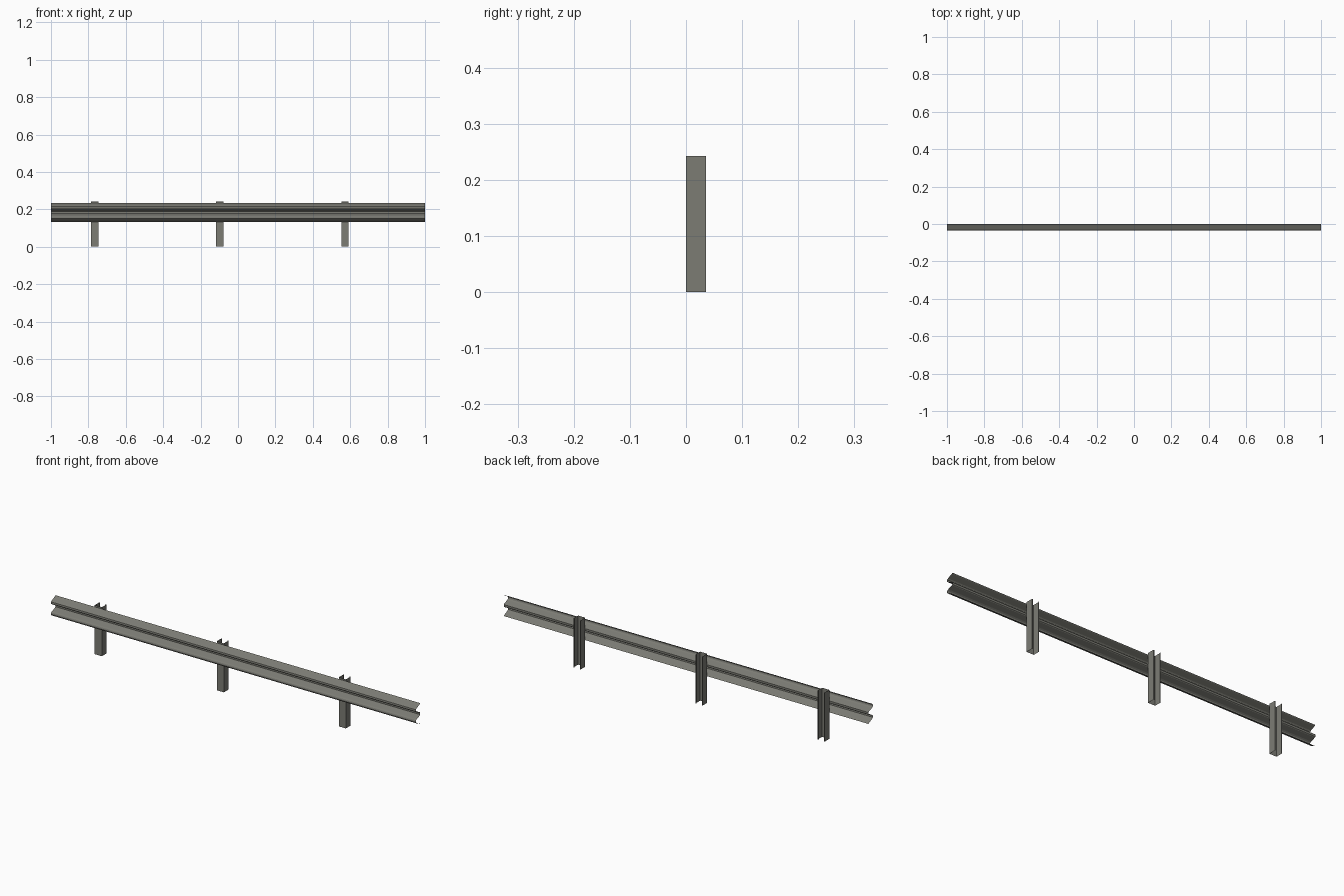
import bpy, bmesh

if "Cube" in bpy.data.objects:
    bpy.data.objects.remove(bpy.data.objects["Cube"])

steel = bpy.data.materials.new("weathered grey steel")
steel.diffuse_color = (0.2, 0.2, 0.175, 1)
steel.use_nodes = True
steel.node_tree.nodes["Principled BSDF"].inputs["Base Color"].default_value = steel.diffuse_color


def sheet(name, profile, offset):
    """Sweep an open profile along an offset vector into a thin metal sheet."""
    bm = bmesh.new()
    start = [bm.verts.new(p) for p in profile]
    end = [bm.verts.new([a + b for a, b in zip(p, offset)]) for p in profile]
    for i in range(len(profile) - 1):
        bm.faces.new((start[i], end[i], end[i + 1], start[i + 1]))
    mesh = bpy.data.meshes.new(name)
    bm.to_mesh(mesh)
    bm.free()
    mesh.materials.append(steel)
    obj = bpy.data.objects.new(name, mesh)
    bpy.context.collection.objects.link(obj)
    return obj


# W-shaped rail: upper half of the profile as (y, height above the middle)
MID = 0.183
half = [(-0.001, 0.005), (-0.004, 0.008), (-0.028, 0.017), (-0.034, 0.021),
        (-0.036, 0.026), (-0.035, 0.032), (-0.030, 0.037),
        (-0.010, 0.046), (-0.004, 0.049), (-0.001, 0.052)]
full = [(y, -h) for y, h in reversed(half)] + half
sheet("guard_rail", [(-1, y, MID + h) for y, h in full], (2, 0, 0))

# Channel posts, open towards the back, with narrow lips
W, D, LIP = 0.0195, 0.036, 0.004
for i, x in enumerate((-0.766, -0.097, 0.572)):
    side = [(W - LIP, D), (W, D), (W, 0)]
    outline = [(-a, b) for a, b in side] + side[::-1]
    sheet(f"post_{i + 1}", [(x + a, b, 0) for a, b in outline], (0, 0, 0.243))
